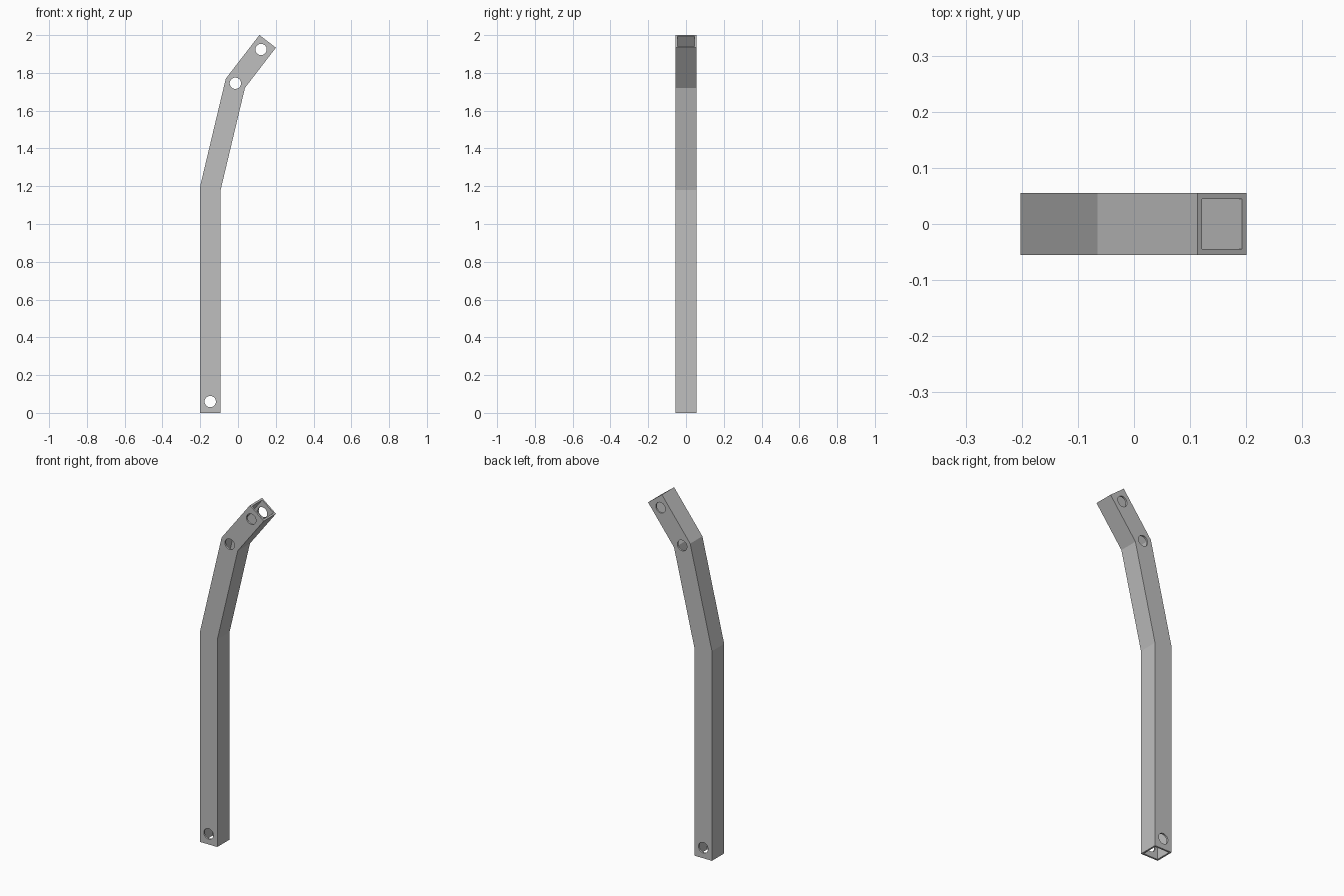
import bpy, bmesh, math
from mathutils import Vector

default = bpy.data.objects.get("Cube")
if default:
    bpy.data.objects.remove(default, do_unlink=True)

HALF, WALL, HOLE_R = 0.055, 0.01, 0.03
# Centre line of the bent tube in the x-z plane
PATH = [Vector(p) for p in ((-0.147, 0), (-0.147, 1.187), (-0.014, 1.745), (0.157, 1.967))]
HOLES = [(-0.147, 0.06), (-0.014, 1.745), (0.122, 1.924)]

steel = bpy.data.materials.new("grey steel")
steel.use_nodes = True
grey = (0.52, 0.52, 0.52, 1)
steel.diffuse_color = grey
steel.node_tree.nodes["Principled BSDF"].inputs["Base Color"].default_value = grey


def side_vectors(path):
    """Mitred sideways unit offset at every path point."""
    dirs = [(b - a).normalized() for a, b in zip(path, path[1:])]
    sides = []
    for before, after in zip(dirs[:1] + dirs, dirs + dirs[-1:]):
        mean = (before + after).normalized()
        sides.append(Vector((mean.y, -mean.x)) / mean.dot(after))
    return sides


def sweep(bm, half):
    """Rings of a square section along the path."""
    rings = []
    for p, s in zip(PATH, side_vectors(PATH)):
        corners = ((-1, -1), (1, -1), (1, 1), (-1, 1))
        rings.append([bm.verts.new((p.x + s.x * half * u, half * v, p.y + s.y * half * u))
                      for u, v in corners])
    return rings


def bridge(bm, a, b):
    for i in range(4):
        j = (i + 1) % 4
        bm.faces.new((a[i], a[j], b[j], b[i]))


# Hollow square tube with open ends
bm = bmesh.new()
outer, inner = sweep(bm, HALF), sweep(bm, HALF - WALL)
for rings in (outer, inner):
    for a, b in zip(rings, rings[1:]):
        bridge(bm, a, b)
for end in (0, -1):
    bridge(bm, outer[end], inner[end])
bmesh.ops.recalc_face_normals(bm, faces=bm.faces)
mesh = bpy.data.meshes.new("bent_square_tube")
bm.to_mesh(mesh)
bm.free()
mesh.materials.append(steel)
tube = bpy.data.objects.new("bent_square_tube", mesh)
bpy.context.collection.objects.link(tube)

# Bolt holes drilled front to back
for x, z in HOLES:
    bpy.ops.mesh.primitive_cylinder_add(vertices=32, radius=HOLE_R, depth=0.3,
                                        location=(x, 0, z), rotation=(math.pi / 2, 0, 0))
    drill = bpy.context.object
    drill.name = "hole_cutter"
    drill.hide_render = True
    drill.data.materials.append(steel)
    cut = tube.modifiers.new("bolt_hole", 'BOOLEAN')
    cut.operation, cut.solver, cut.object = 'DIFFERENCE', 'EXACT', drill
    bpy.ops.object.select_all(action='DESELECT')
    tube.select_set(True)
    bpy.context.view_layer.objects.active = tube
    bpy.ops.object.modifier_apply(modifier=cut.name)
    bpy.data.objects.remove(drill, do_unlink=True)

# Round hole walls, crisp tube edges
bpy.ops.object.shade_smooth_by_angle(angle=math.radians(12))
